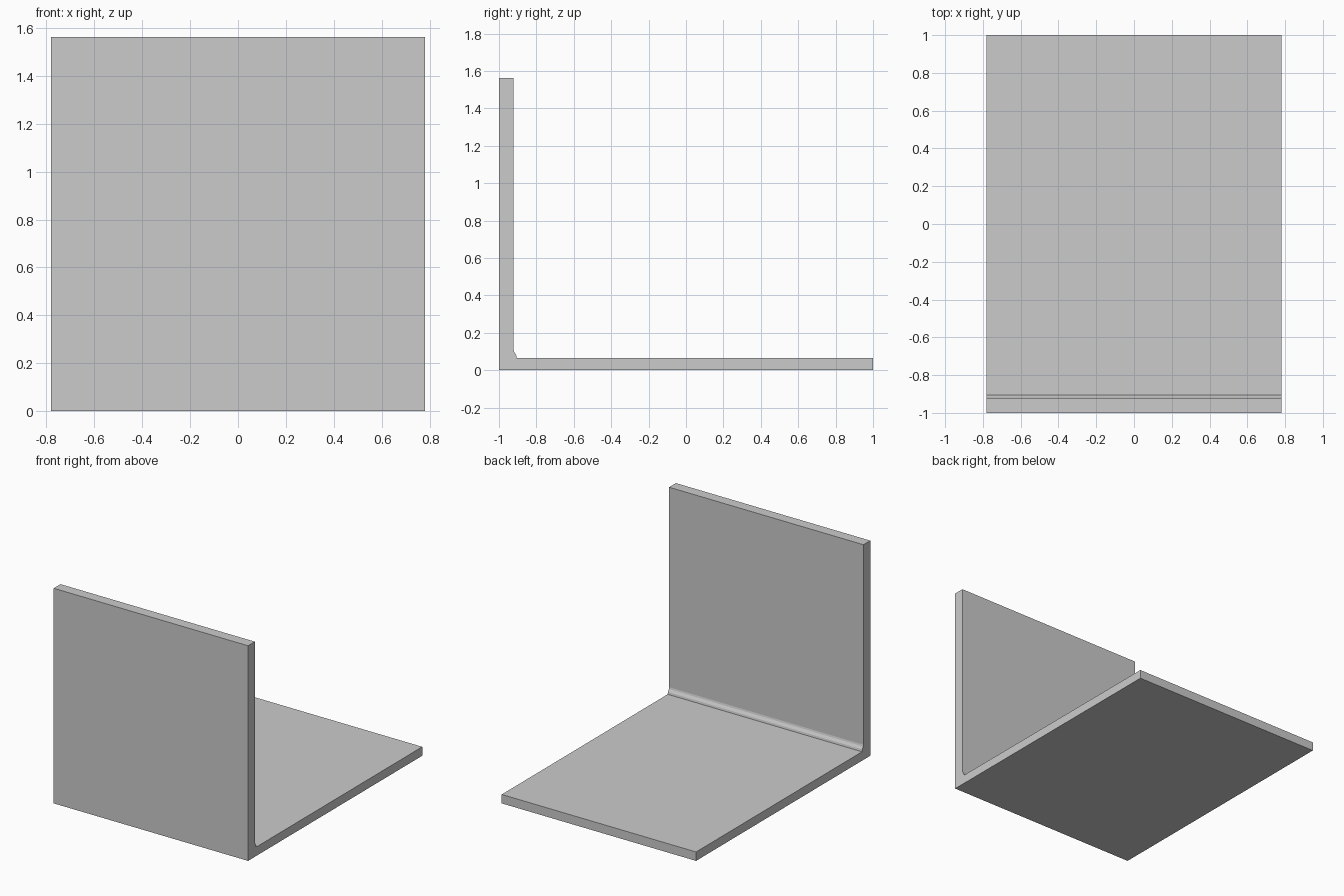
import bpy, bmesh

if "Cube" in bpy.data.objects:
    bpy.data.objects.remove(bpy.data.objects["Cube"])

HALF_W, HEIGHT = 0.781, 1.563   # plate half width, upright height
WALL_Y, BASE_Z = -0.922, 0.065  # inner faces of upright and base

# L-shaped side profile (y, z) with a small faceted fillet in the inner corner
profile = [
    (-1, 0), (1, 0), (1, BASE_Z),
    (-0.905, BASE_Z), (-0.908, 0.08), (-0.919, 0.098), (WALL_Y, 0.11),
    (WALL_Y, HEIGHT), (-1, HEIGHT),
]

# Extrude the profile across the width
bm = bmesh.new()
face = bm.faces.new([bm.verts.new((-HALF_W, y, z)) for y, z in profile])
ext = bmesh.ops.extrude_face_region(bm, geom=[face])
verts = [g for g in ext["geom"] if isinstance(g, bmesh.types.BMVert)]
bmesh.ops.translate(bm, verts=verts, vec=(2 * HALF_W, 0, 0))
bmesh.ops.recalc_face_normals(bm, faces=bm.faces)

mesh = bpy.data.meshes.new("angle_bracket")
bm.to_mesh(mesh)
bm.free()
bpy.context.collection.objects.link(bpy.data.objects.new("angle_bracket", mesh))
